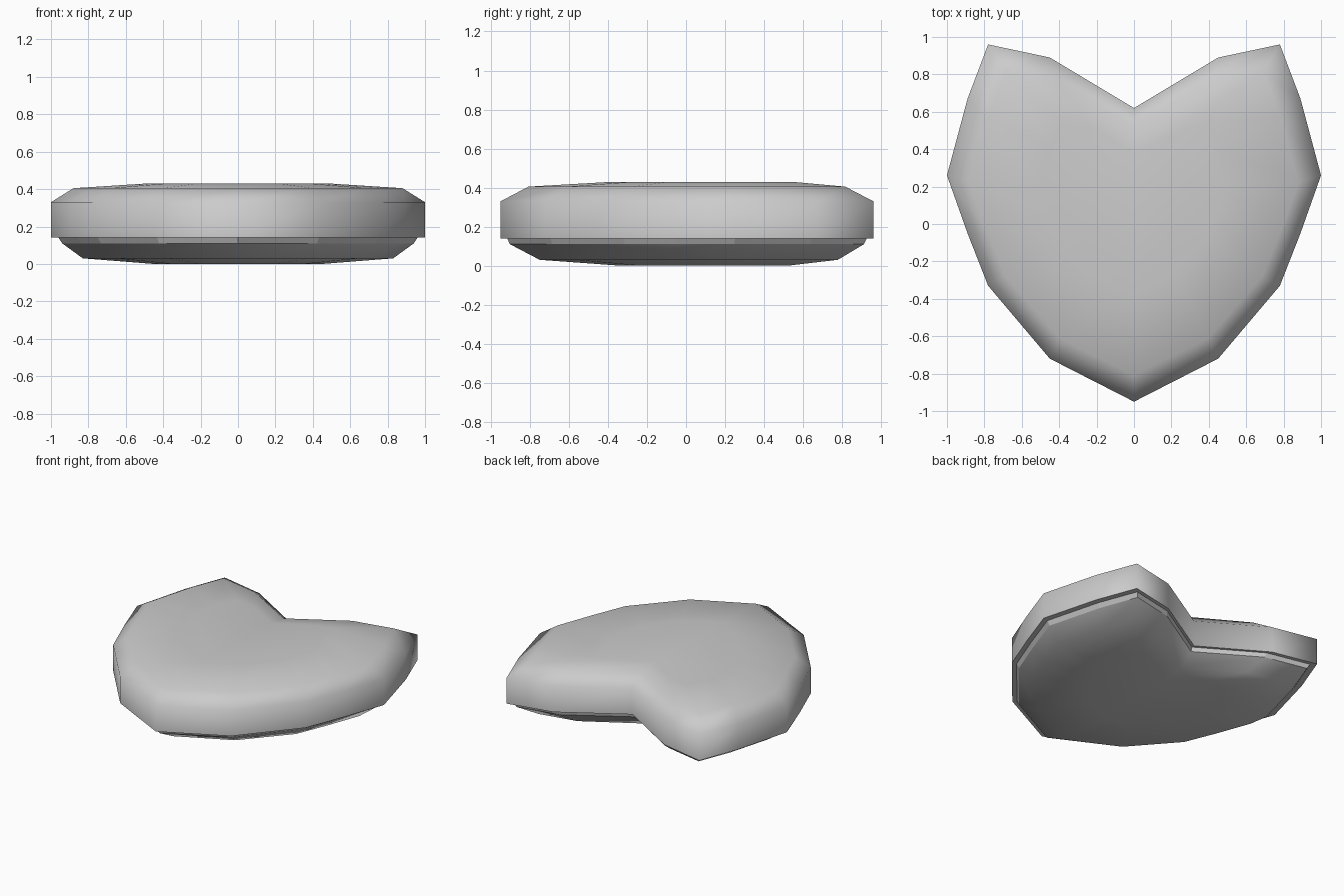
import bpy, bmesh

if "Cube" in bpy.data.objects:
    bpy.data.objects.remove(bpy.data.objects["Cube"])

# Right half of the heart outline, from notch round to the tip
HALF = [(0, 0.62), (0.45, 0.89), (0.78, 0.96), (0.89, 0.67), (1.0, 0.26),
        (0.89, -0.05), (0.78, -0.33), (0.45, -0.72), (0, -0.95)]
HEART = HALF + [(-x, y) for x, y in HALF[-2:0:-1]]
HEART.reverse()  # counter-clockwise


def heart_part(name, rings, flat_bands=(), cap_top=True, cap_bottom=True, flat_bottom=False):
    """Loft heart outlines; each ring is (x scale, y scale, y shift, z), bottom to top."""
    bm = bmesh.new()
    loops = [[bm.verts.new((x * sx, y * sy + dy, z)) for x, y in HEART]
             for sx, sy, dy, z in rings]
    n = len(HEART)
    for k, (low, high) in enumerate(zip(loops, loops[1:])):
        for i in range(n):
            j = (i + 1) % n
            f = bm.faces.new((low[i], low[j], high[j], high[i]))
            f.smooth = k not in flat_bands
    if cap_bottom:
        bm.faces.new(loops[0][::-1]).smooth = not flat_bottom
    if cap_top:
        bm.faces.new(loops[-1]).smooth = True
    # crisp edges around flat bands and a flat underside
    for e in bm.edges:
        if any(not f.smooth for f in e.link_faces):
            e.smooth = False
    mesh = bpy.data.meshes.new(name)
    bm.to_mesh(mesh)
    bm.free()
    obj = bpy.data.objects.new(name, mesh)
    bpy.context.collection.objects.link(obj)
    return obj


# Box base: rounded bottom with a narrow faceted rim under the lid
heart_part("box_base", [
    (0.45, 0.45, 0.09, 0.0),
    (0.83, 0.80, 0.01, 0.03),
    (0.94, 0.95, 0.0, 0.11),
    (0.96, 0.965, 0.0, 0.14),
], flat_bands=(2,), cap_top=False)

# Overhanging lid: straight wall, soft shoulder, nearly flat top
heart_part("box_lid", [
    (1.0, 1.0, 0.0, 0.14),
    (1.0, 1.0, 0.0, 0.33),
    (0.88, 0.85, 0.0, 0.405),
    (0.49, 0.48, 0.08, 0.43),
], flat_bottom=True)
